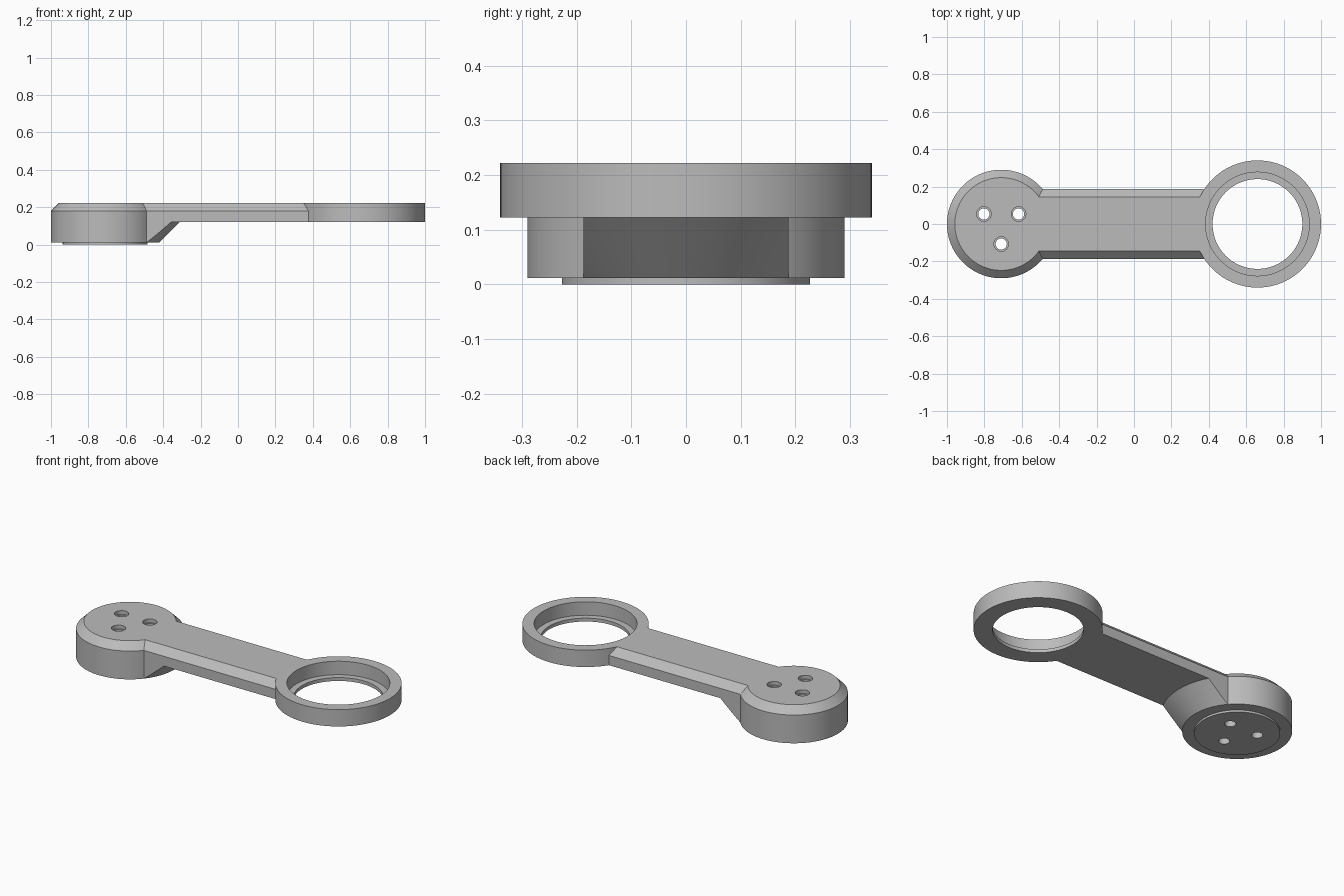
import bpy, bmesh, math
from mathutils import Matrix, Vector

if "Cube" in bpy.data.objects:
    bpy.data.objects.remove(bpy.data.objects["Cube"], do_unlink=True)

HUB_X, RING_X = -0.71, 0.66
TOP, DECK, BASE = 0.222, 0.122, 0.012   # top face, underside of arm, hub base
BEVEL = 0.042


def add_object(name, bm):
    bmesh.ops.recalc_face_normals(bm, faces=bm.faces)
    mesh = bpy.data.meshes.new(name)
    bm.to_mesh(mesh)
    bm.free()
    ob = bpy.data.objects.new(name, mesh)
    bpy.context.collection.objects.link(ob)
    return ob


def lathe(name, profile, x, y=0, steps=96, closed=False):
    """Spin a (radius, z) profile round a vertical axis; open ends get flat caps."""
    bm = bmesh.new()
    vs = [bm.verts.new((x + r, y, z)) for r, z in profile]
    edges = [bm.edges.new(pair) for pair in zip(vs, vs[1:])]
    if closed:
        edges.append(bm.edges.new((vs[-1], vs[0])))
    bmesh.ops.spin(bm, geom=vs + edges, cent=(x, y, 0), axis=(0, 0, 1),
                   angle=math.tau, steps=steps)
    bmesh.ops.remove_doubles(bm, verts=bm.verts, dist=1e-5)
    if not closed:
        bmesh.ops.holes_fill(bm, edges=bm.edges, sides=0)
    return add_object(name, bm)


def combine(body, tool, operation):
    mod = body.modifiers.new(operation.lower(), 'BOOLEAN')
    mod.operation, mod.solver, mod.object = operation, 'EXACT', tool
    bpy.context.view_layer.objects.active = body
    bpy.ops.object.modifier_apply(modifier=mod.name)
    bpy.data.objects.remove(tool, do_unlink=True)


# Arm: bevelled bar section extruded between the two centres
w = 0.187
half = [(w, BASE), (w, TOP - BEVEL), (w - BEVEL, TOP)]
section = half + [(-y, z) for y, z in reversed(half)]
bm = bmesh.new()
face = bm.faces.new([bm.verts.new((HUB_X, y, z)) for y, z in section])
ext = bmesh.ops.extrude_face_region(bm, geom=[face])
bmesh.ops.translate(bm, vec=(RING_X - HUB_X, 0, 0),
                    verts=[g for g in ext["geom"] if isinstance(g, bmesh.types.BMVert)])
body = add_object("link_arm", bm)

# Underside relief: leaves a conical gusset beside the hub
relief = [(0.178, -0.1), (0.40, DECK), (2.2, DECK), (2.2, -0.1)]
combine(body, lathe("relief_cutter", relief, HUB_X, closed=True), 'DIFFERENCE')

# Hub with bevelled top and raised pad below
hub = [(0.227, 0), (0.227, BASE), (0.29, BASE), (0.29, TOP - BEVEL), (0.29 - BEVEL, TOP)]
combine(body, lathe("hub", hub, HUB_X), 'UNION')

# Ring blank, then its stepped bore
combine(body, lathe("ring", [(0.34, DECK), (0.34, TOP)], RING_X), 'UNION')
bore = [(0.24, -0.1), (0.24, 0.142), (0.277, 0.142), (0.277, 0.4)]
combine(body, lathe("bore_cutter", bore, RING_X), 'DIFFERENCE')

# Three counterbored screw holes in the hub
screw = [(0.03, -0.1), (0.03, 0.2), (0.039, 0.2), (0.039, 0.4)]
for i in range(3):
    p = Matrix.Rotation(math.radians(30 + 120 * i), 3, 'Z') @ Vector((0.107, 0, 0))
    combine(body, lathe("screw_cutter", screw, HUB_X + p.x, p.y, steps=32), 'DIFFERENCE')

# Clean up flat faces
bm = bmesh.new()
bm.from_mesh(body.data)
bmesh.ops.remove_doubles(bm, verts=bm.verts, dist=1e-5)
bmesh.ops.dissolve_limit(bm, angle_limit=math.radians(0.5), verts=bm.verts, edges=bm.edges)
bm.to_mesh(body.data)
bm.free()

# Grey finish
grey = bpy.data.materials.new("grey")
grey.use_nodes = True
colour = (0.5, 0.5, 0.5, 1)
grey.diffuse_color = colour
grey.node_tree.nodes["Principled BSDF"].inputs["Base Color"].default_value = colour
body.data.materials.clear()
body.data.materials.append(grey)

bpy.ops.object.select_all(action='DESELECT')
body.select_set(True)
bpy.context.view_layer.objects.active = body
bpy.ops.object.shade_smooth_by_angle(angle=math.radians(25))
